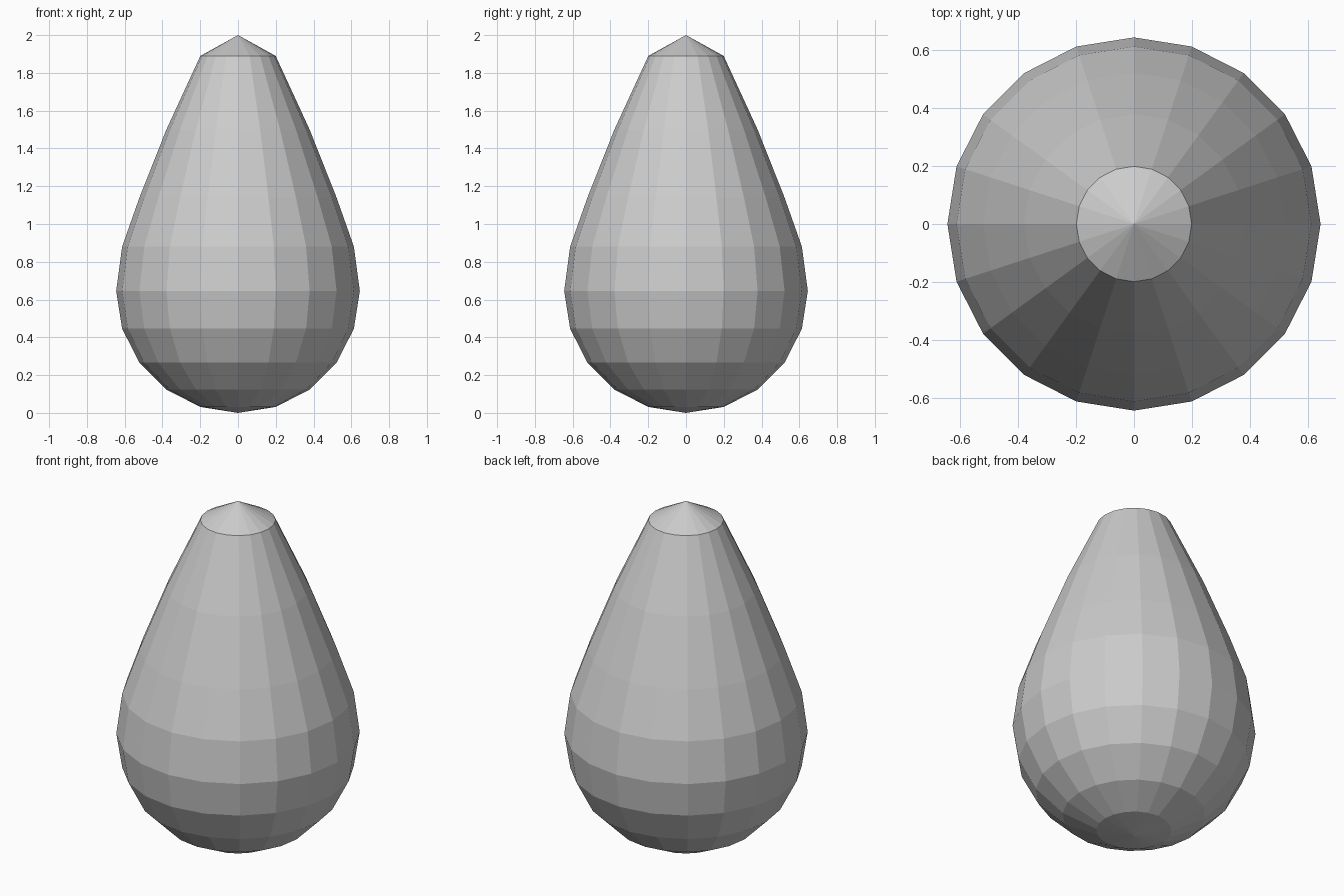
import bpy

if "Cube" in bpy.data.objects:
    bpy.data.objects.remove(bpy.data.objects["Cube"])

R = 0.645

# Egg body: low-poly sphere standing on the ground
bpy.ops.mesh.primitive_uv_sphere_add(segments=20, ring_count=10, radius=R, location=(0, 0, 0))
body = bpy.context.object
body.name = "teardrop_body"

# Upper rings are pulled upward into a tapering tip, keeping their radii
upper_heights = {0.0: 2.0, 0.2: 1.89, 0.38: 1.5, 0.52: 1.14, 0.61: 0.88}
for v in body.data.vertices:
    if v.co.z > 0.01:
        r = v.co.xy.length
        v.co.z = upper_heights[min(upper_heights, key=lambda k: abs(k - r))]
    else:
        v.co.z += R
body.data.update()
